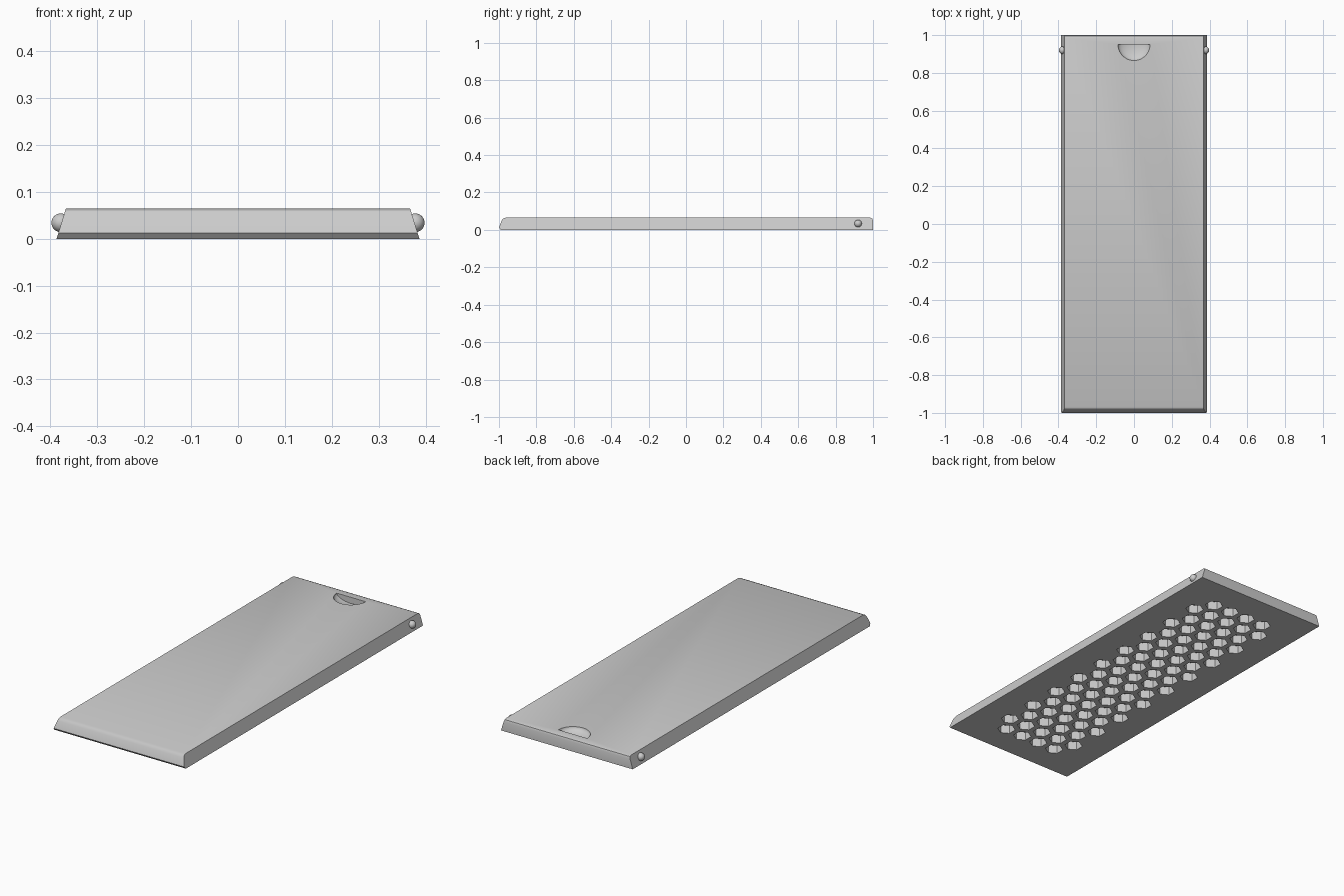
import bpy, bmesh, math
from mathutils import Matrix

cube = bpy.data.objects.get("Cube")
if cube:
    bpy.data.objects.remove(cube, do_unlink=True)

grey = bpy.data.materials.new("plain grey")
grey.use_nodes = True
grey.diffuse_color = (0.6, 0.6, 0.6, 1)
grey.node_tree.nodes["Principled BSDF"].inputs["Base Color"].default_value = grey.diffuse_color

HEIGHT = 0.065


def make_object(name, bm):
    bmesh.ops.recalc_face_normals(bm, faces=bm.faces)
    mesh = bpy.data.meshes.new(name)
    bm.to_mesh(mesh)
    bm.free()
    mesh.materials.append(grey)
    obj = bpy.data.objects.new(name, mesh)
    bpy.context.scene.collection.objects.link(obj)
    return obj


def smooth(obj, angle):
    bpy.ops.object.select_all(action='DESELECT')
    obj.select_set(True)
    bpy.context.view_layer.objects.active = obj
    bpy.ops.object.shade_smooth_by_angle(angle=math.radians(angle))


def cut(obj, cutter):
    cutter.hide_render = True
    mod = obj.modifiers.new("cut", 'BOOLEAN')
    mod.operation = 'DIFFERENCE'
    mod.solver = 'EXACT'
    mod.object = cutter
    bpy.context.view_layer.objects.active = obj
    bpy.ops.object.modifier_apply(modifier=mod.name)
    bpy.data.objects.remove(cutter, do_unlink=True)


# Cover slab: side profile (y, z) stretched between two inward leaning sides
profile = [(-0.99, 0), (-1, 0.012), (-0.986, 0.05), (-0.978, 0.06), (-0.965, HEIGHT),
           (0.985, HEIGHT), (0.996, 0.061), (1, 0.05), (1, 0)]
bm = bmesh.new()
sides = []
for s in (-1, 1):
    sides.append([bm.verts.new((s * (0.387 - 0.02 * z / HEIGHT), y, z)) for y, z in profile])
    bm.faces.new(sides[-1])
for i in range(len(profile)):
    j = (i + 1) % len(profile)
    bm.faces.new((sides[0][i], sides[0][j], sides[1][j], sides[1][i]))
cover = make_object("cover", bm)

# Honeycomb pockets in the underside, alternating rows of four and five
PITCH, ROWS, DEPTH = 0.105, 19, 0.045
bm = bmesh.new()
for row in range(ROWS):
    count = 4 + row % 2
    y = (row - (ROWS - 1) / 2) * PITCH * math.sqrt(3) / 2
    for col in range(count):
        x = (col - (count - 1) / 2) * PITCH
        bmesh.ops.create_cone(bm, cap_ends=True, segments=6, radius1=0.045, radius2=0.045,
                              depth=2 * DEPTH, matrix=Matrix.Translation((x, y, 0)))
# Turn any flat-topped cells so that their points face along y
tip = max(bm.verts, key=lambda v: v.co.y)
row_y = (ROWS - 1) / 2 * PITCH * math.sqrt(3) / 2
if tip.co.y - row_y < 0.043:
    bm.free()
    bm = bmesh.new()
    for row in range(ROWS):
        count = 4 + row % 2
        y = (row - (ROWS - 1) / 2) * PITCH * math.sqrt(3) / 2
        for col in range(count):
            x = (col - (count - 1) / 2) * PITCH
            bmesh.ops.create_cone(bm, cap_ends=True, segments=6, radius1=0.045, radius2=0.045,
                                  depth=2 * DEPTH, matrix=Matrix.Translation((x, y, 0))
                                  @ Matrix.Rotation(math.pi / 6, 4, 'Z'))
cut(cover, make_object("pocket_cutter", bm))

# Half-round thumb scoop with an upright rear wall
bm = bmesh.new()
bmesh.ops.create_uvsphere(bm, u_segments=40, v_segments=20, radius=0.085,
                          matrix=Matrix.Diagonal((1, 1, 0.4, 1)))
res = bmesh.ops.bisect_plane(bm, geom=bm.verts[:] + bm.edges[:] + bm.faces[:],
                             plane_co=(0, 0, 0), plane_no=(0, 1, 0), clear_outer=True)
bmesh.ops.holes_fill(bm, edges=[e for e in bm.edges if e.is_boundary])
bmesh.ops.translate(bm, verts=bm.verts, vec=(0, 0.95, HEIGHT + 0.001))
cut(cover, make_object("scoop_cutter", bm))
smooth(cover, 30)

# Round snap pegs on both sides near the rear
for s, name in ((-1, "right_peg"), (1, "left_peg")):
    bm = bmesh.new()
    bmesh.ops.create_uvsphere(bm, u_segments=32, v_segments=16, radius=0.02,
                              matrix=Matrix.Translation((s * 0.378, 0.92, 0.034)))
    smooth(make_object(name, bm), 40)
